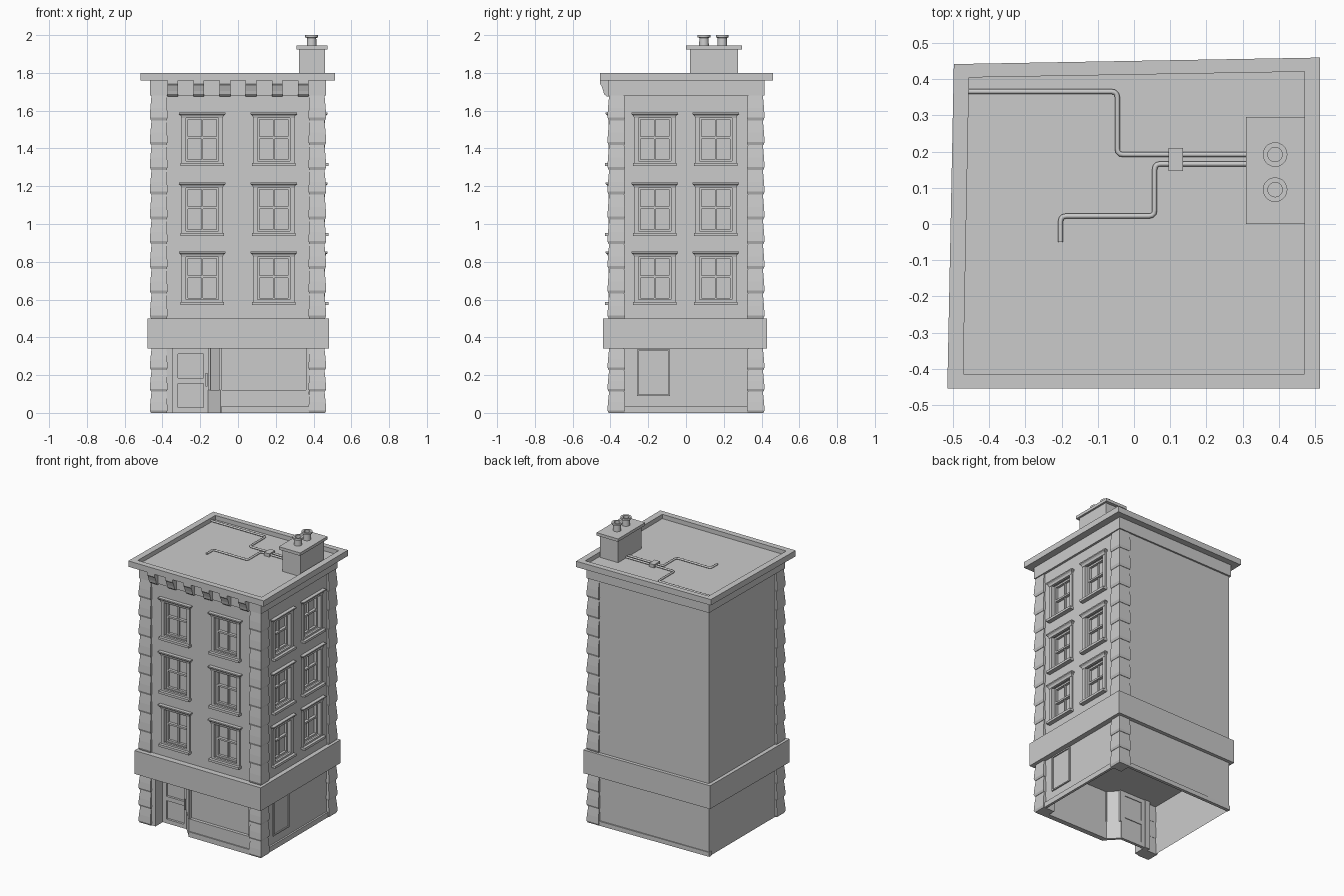
import bpy, bmesh
from mathutils import Vector

if "Cube" in bpy.data.objects:
    bpy.data.objects.remove(bpy.data.objects["Cube"])

FRONT_Y, RIGHT_X = -0.40, 0.45


def finish(name, bm):
    bmesh.ops.recalc_face_normals(bm, faces=bm.faces)
    me = bpy.data.meshes.new(name)
    bm.to_mesh(me)
    bm.free()
    ob = bpy.data.objects.new(name, me)
    bpy.context.collection.objects.link(ob)
    return ob


def loft(bm, rings, caps=True):
    """Skin a list of equal-length closed rings of 3D points."""
    vs = [[bm.verts.new(p) for p in r] for r in rings]
    n = len(vs[0])
    for a, b in zip(vs, vs[1:]):
        for i in range(n):
            bm.faces.new((a[i], a[(i + 1) % n], b[(i + 1) % n], b[i]))
    if caps:
        bm.faces.new(vs[0])
        bm.faces.new(vs[-1])


def ring(pts, z):
    return [(x, y, z) for x, y in pts]


def rect(x0, x1, y0, y1):
    return [(x0, y0), (x1, y0), (x1, y1), (x0, y1)]


def box(bm, x0, x1, y0, y1, z0, z1):
    r = rect(x0, x1, y0, y1)
    loft(bm, [ring(r, z0), ring(r, z1)])


def prism(name, pts, z0, z1):
    bm = bmesh.new()
    loft(bm, [ring(pts, z0), ring(pts, z1)])
    return finish(name, bm)


# Facade mapping: u along the wall, o outwards, v up
def front(u, o, v):
    return (u, FRONT_Y - o, v)


def right(u, o, v):
    return (RIGHT_X + o, u, v)


def fbox(bm, face, u0, u1, o0, o1, v0, v1):
    r = rect(u0, u1, o0, o1)
    loft(bm, [[face(u, o, v) for u, o in r] for v in (v0, v1)])


def fframe(bm, face, u0, u1, v0, v1, t, o0, o1):
    """Rectangular border of width t."""
    def rr(d, o):
        return [face(u, o, v) for u, v in rect(u0 + d, u1 - d, v0 + d, v1 - d)]
    loft(bm, [rr(0, o0), rr(0, o1), rr(t, o1), rr(t, o0), rr(0, o0)], caps=False)


# Upper storeys with window recesses
body = prism("upper_walls", [(-0.45, FRONT_Y), (RIGHT_X, FRONT_Y), (RIGHT_X, 0.405), (-0.447, 0.388)], 0.5, 1.7)
cut = bmesh.new()
windows = [(f, c, z) for f, cs in ((front, (-0.19, 0.19)), (right, (-0.165, 0.158)))
           for c in cs for z in (0.575, 0.94, 1.31)]
for f, c, z in windows:
    fbox(cut, f, c - 0.088, c + 0.088, -0.035, 0.05, z + 0.02, z + 0.255)
cutter = finish("window_cutter", cut)
cutter.hide_render = True
mod = body.modifiers.new("recesses", 'BOOLEAN')
mod.operation, mod.solver, mod.object = 'DIFFERENCE', 'EXACT', cutter
bpy.context.view_layer.objects.active = body
bpy.ops.object.modifier_apply(modifier=mod.name)
bpy.data.objects.remove(cutter)

# Window surrounds, sills, flared hoods and glazing bars
sur, bars = bmesh.new(), bmesh.new()
for f, c, z in windows:
    fframe(sur, f, c - 0.11, c + 0.11, z, z + 0.275, 0.024, -0.005, 0.01)
    fbox(sur, f, c - 0.115, c + 0.115, -0.005, 0.03, z - 0.004, z + 0.012)
    loft(sur, [[f(c + s * w, o, v) for s, o in ((-1, -0.005), (1, -0.005), (1, d), (-1, d))]
               for w, d, v in ((0.11, 0.012, z + 0.25), (0.113, 0.016, z + 0.264),
                               (0.123, 0.025, z + 0.272), (0.123, 0.025, z + 0.28))])
    fframe(bars, f, c - 0.088, c + 0.088, z + 0.02, z + 0.255, 0.012, -0.035, -0.018)
    fbox(bars, f, c - 0.08, c + 0.08, -0.036, -0.015, z + 0.14, z + 0.152)
    fbox(bars, f, c - 0.004, c + 0.004, -0.036, -0.022, z + 0.025, z + 0.25)
finish("window_surrounds", sur)
finish("window_bars", bars)

# Corner stones on three corners, each flaring towards its base
bm = bmesh.new()
for x, y, sx, sy in ((-0.458, -0.407, 1, 1), (0.458, -0.407, -1, 1), (0.458, 0.407, -1, -1)):
    for z0, z1, n in ((0, 0.34, 3), (0.5, 1.68, 9)):
        h = (z1 - z0) / n
        for i in range(n):
            a = z0 + i * h
            rs = []
            for e, t in ((0.003, 0), (0.009, 0.12), (0.006, 0.5), (0.0, 1)):
                xs = sorted((x - sx * e, x + sx * (0.08 + e * 0.5)))
                ys = sorted((y - sy * e, y + sy * (0.08 + e * 0.5)))
                rs.append(ring(rect(*xs, *ys), a + t * h))
            loft(bm, rs)
finish("corner_stones", bm)

# Hollow ground floor wall with an angled entrance recess
bm = bmesh.new()
plan = [(-0.45, -0.395), (-0.345, -0.395), (-0.345, -0.31), (-0.16, -0.31), (-0.155, -0.31),
        (-0.092, -0.38), (0.445, -0.38), (0.445, 0.4), (-0.447, 0.388)]
loft(bm, [ring(plan, 0), ring(plan, 0.34)], caps=False)
finish("ground_floor_walls", bm)

# Shop window riser, sill, posts and base course
bm = bmesh.new()
riser = [(-0.155, -0.31), (-0.16, -0.33), (-0.092, -0.402), (0.376, -0.402), (0.376, -0.375), (-0.09, -0.375)]
loft(bm, [ring(riser, z) for z in (0, 0.12)])
box(bm, 0.36, 0.378, -0.402, -0.375, 0.12, 0.34)
box(bm, -0.1, -0.086, -0.402, -0.375, 0.12, 0.34)
box(bm, -0.16, -0.146, -0.335, -0.305, 0.12, 0.34)
box(bm, -0.09, 0.376, -0.41, -0.375, 0, 0.035)
box(bm, -0.38, -0.345, -0.403, -0.3, 0, 0.34)
finish("shop_window_frame", bm)

# Side wall base course and shallow side panel
bm = bmesh.new()
fbox(bm, right, -0.325, 0.325, -0.01, 0.007, 0, 0.035)
fframe(bm, right, -0.26, -0.085, 0.09, 0.335, 0.008, -0.006, 0.003)
finish("side_wall_trim", bm)
prism("back_base_course", [(-0.452, 0.37), (0.38, 0.39), (0.38, 0.409), (-0.452, 0.393)], 0, 0.03)

# Door stiles, rails and handle
bm = bmesh.new()
for x0, x1 in ((-0.345, -0.318), (-0.182, -0.155)):
    box(bm, x0, x1, -0.325, -0.305, 0, 0.34)
for z0, z1 in ((0, 0.028), (0.155, 0.185), (0.312, 0.34)):
    box(bm, -0.318, -0.182, -0.325, -0.305, z0, z1)
finish("door", bm)
bm = bmesh.new()
box(bm, -0.171, -0.161, -0.345, -0.337, 0.14, 0.21)
for z in (0.15, 0.192):
    box(bm, -0.169, -0.163, -0.34, -0.32, z, z + 0.008)
finish("door_handle", bm)

# Belt above the shop, frieze and cornice brackets
prism("shop_fascia", [(-0.48, -0.44), (0.481, -0.44), (0.481, 0.429), (-0.47, 0.41)], 0.34, 0.5)
prism("frieze", [(-0.465, -0.414), (0.465, -0.414), (0.465, 0.416), (-0.455, 0.4)], 1.68, 1.765)
bm = bmesh.new()
profile = [(-0.40, 1.675), (-0.42, 1.675), (-0.434, 1.688), (-0.438, 1.705),
           (-0.447, 1.73), (-0.454, 1.74), (-0.454, 1.762), (-0.40, 1.762)]
for i in range(6):
    c = -0.345 + i * 0.138
    loft(bm, [[(x, y, z) for y, z in profile] for x in (c - 0.028, c + 0.028)])
finish("cornice_brackets", bm)

# Roof slab with parapet
outer = [(-0.516, -0.455), (0.514, -0.455), (0.514, 0.46), (-0.498, 0.442)]
inner = [(-0.472, -0.415), (0.471, -0.415), (0.471, 0.421), (-0.456, 0.405)]
bm = bmesh.new()
loft(bm, [ring(outer, 1.76), ring(outer, 1.8), ring(inner, 1.8), ring(inner, 1.77)])
finish("roof_parapet", bm)

# Chimney stack and cap
bm = bmesh.new()
box(bm, 0.324, 0.46, 0.022, 0.275, 1.765, 1.925)
box(bm, 0.31, 0.473, 0.0, 0.296, 1.925, 1.945)
finish("chimney", bm)

# Chimney pots: turned profile, open at the top
for i, y in enumerate((0.095, 0.192)):
    bm = bmesh.new()
    prof = [(0.026, 1.943), (0.024, 1.985), (0.034, 1.988), (0.034, 2.0), (0.02, 2.0), (0.02, 1.955)]
    bmesh.ops.create_circle(bm, segments=20, radius=1)
    unit = [v.co.copy() for v in bm.verts]
    bm.clear()
    loft(bm, [[(0.39 + p.x * r, y + p.y * r, z) for p in unit] for r, z in prof])
    pot = finish(f"chimney_pot_{i + 1}", bm)
    bpy.context.view_layer.objects.active = pot
    pot.select_set(True)
    bpy.ops.object.shade_smooth_by_angle()
    pot.select_set(False)

# Roof pipes with rounded elbows
paths = ([(0.32, 0.192), (-0.046, 0.192), (-0.046, 0.366), (-0.457, 0.366)],
         [(0.32, 0.166), (0.057, 0.166), (0.057, 0.022), (-0.203, 0.022), (-0.203, -0.05)])
for i, path in enumerate(paths):
    P = [Vector((x, y, 1.778)) for x, y in path]
    pts = [P[0]]
    for a, b, c in zip(P, P[1:], P[2:]):
        s, e = b + (a - b).normalized() * 0.016, b + (c - b).normalized() * 0.016
        pts += [s * (1 - t) ** 2 + b * 2 * t * (1 - t) + e * t * t for t in (0, 0.33, 0.67, 1)]
    pts.append(P[-1])
    cu = bpy.data.curves.new(f"roof_pipe_{i + 1}", 'CURVE')
    cu.dimensions = '3D'
    cu.bevel_depth, cu.bevel_resolution, cu.use_fill_caps = 0.007, 2, True
    sp = cu.splines.new('POLY')
    sp.points.add(len(pts) - 1)
    for q, p in zip(sp.points, pts):
        q.co = (*p, 1)
    ob = bpy.data.objects.new(cu.name, cu)
    bpy.context.collection.objects.link(ob)
    bpy.context.view_layer.objects.active = ob
    ob.select_set(True)
    bpy.ops.object.convert(target='MESH')
    bpy.context.object.select_set(False)
prism("pipe_junction", rect(0.095, 0.135, 0.147, 0.21), 1.768, 1.792)
